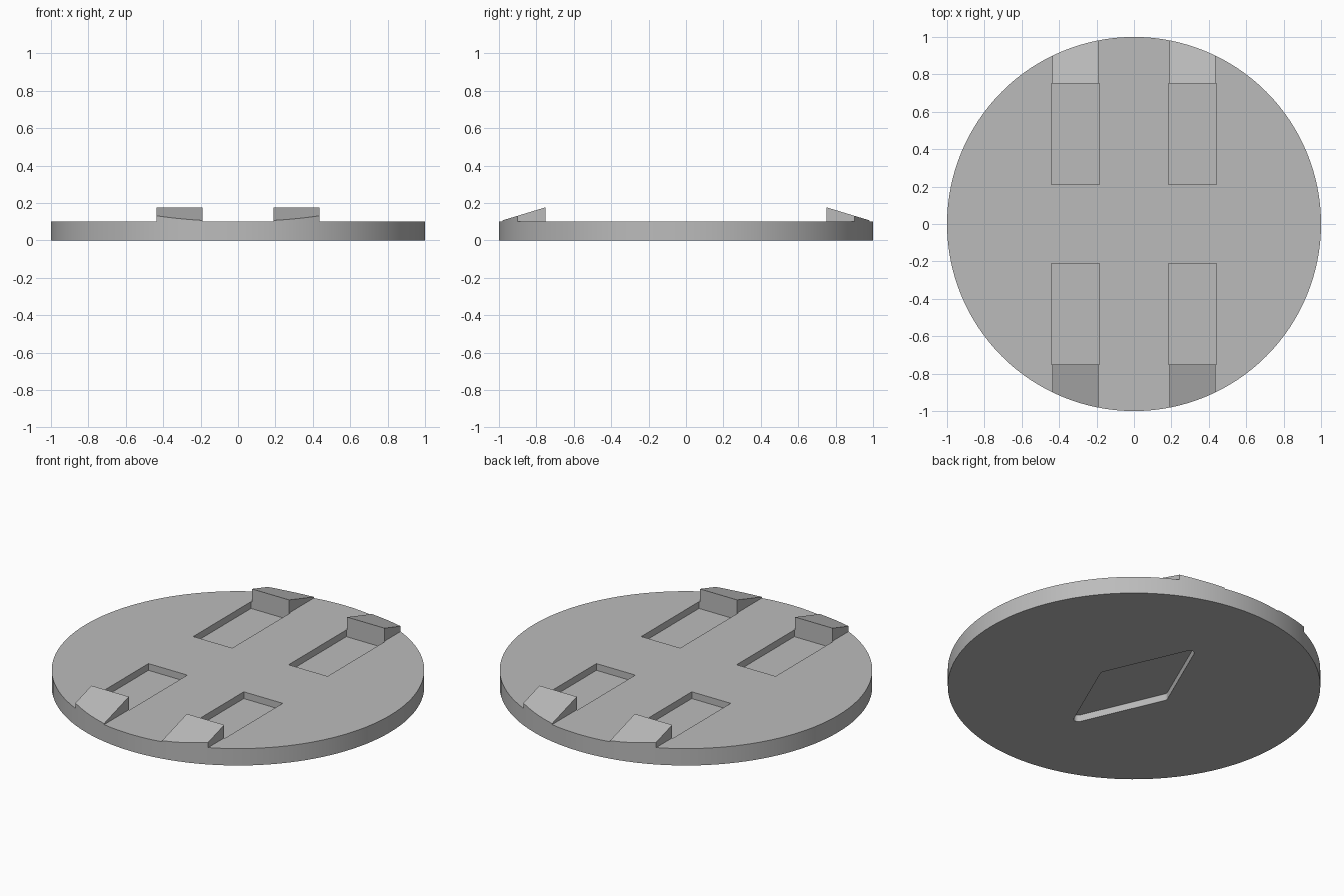
import bpy
import bmesh
from math import cos, sin, tau, atan2

old = bpy.data.objects.get("Cube")
if old:
    bpy.data.objects.remove(old, do_unlink=True)

THICK = 0.10      # plate thickness
DEPTH = 0.04      # depth of all recesses
SEGMENTS = 128

grey = bpy.data.materials.new("plain_grey")
grey.use_nodes = True
GREY = (0.5, 0.5, 0.5, 1)
grey.diffuse_color = GREY
grey.node_tree.nodes["Principled BSDF"].inputs["Base Color"].default_value = GREY


def prism(name, base, offset):
    """Extrude a closed outline of 3D points along an offset."""
    bm = bmesh.new()
    face = bm.faces.new([bm.verts.new(p) for p in base])
    new = bmesh.ops.extrude_face_region(bm, geom=[face])["geom"]
    bmesh.ops.translate(bm, vec=offset,
                        verts=[g for g in new if isinstance(g, bmesh.types.BMVert)])
    bmesh.ops.recalc_face_normals(bm, faces=bm.faces)
    mesh = bpy.data.meshes.new(name)
    bm.to_mesh(mesh)
    bm.free()
    mesh.materials.append(grey)
    obj = bpy.data.objects.new(name, mesh)
    bpy.context.collection.objects.link(obj)
    return obj


def activate(obj):
    bpy.ops.object.select_all(action="DESELECT")
    obj.select_set(True)
    bpy.context.view_layer.objects.active = obj


def boolean(obj, cutter, operation):
    """Apply a boolean and discard the cutter."""
    mod = obj.modifiers.new("cut", "BOOLEAN")
    mod.operation, mod.object, mod.solver = operation, cutter, "EXACT"
    activate(obj)
    bpy.ops.object.modifier_apply(modifier=mod.name)
    bpy.data.objects.remove(cutter, do_unlink=True)


def disc(name, z, height):
    ring = [(cos(tau * i / SEGMENTS), sin(tau * i / SEGMENTS), z)
            for i in range(SEGMENTS)]
    return prism(name, ring, (0, 0, height))


def rounded_diamond(half_x, half_y, radius, z, steps=8):
    """Diamond outline whose corners are arcs of the given radius."""
    normal = atan2(half_x, half_y)   # direction of the first edge normal
    right = tau / 4 - (tau / 4 - normal)
    turns = [-right, right, tau / 2 - right, tau / 2 + right, tau - right]
    centres = [(half_x, 0), (0, half_y), (-half_x, 0), (0, -half_y)]
    points = []
    for (cx, cy), a, b in zip(centres, turns, turns[1:]):
        for i in range(steps + 1):
            t = a + (b - a) * i / steps
            points.append((cx + radius * cos(t), cy + radius * sin(t), z))
    return points


# Round base plate
plate = disc("base_plate", 0, THICK)

# Diamond recess underneath
boolean(plate, prism("diamond_cutter", rounded_diamond(0.203, 0.465, 0.025, -0.1),
                     (0, 0, 0.1 + DEPTH)), "DIFFERENCE")

# Four rectangular pockets on top, each with a sloping ramp out to the rim
for sy, end in ((-1, "front"), (1, "back")):
    for sx, side in ((-1, "right"), (1, "left")):
        z = THICK - DEPTH
        pocket = [(sx * x, sy * y, z) for x, y in
                  ((0.185, 0.21), (0.44, 0.21), (0.44, 0.75), (0.185, 0.75))]
        boolean(plate, prism("pocket_cutter", pocket, (0, 0, 0.2)), "DIFFERENCE")

        profile = [(sx * 0.19, sy * y, h) for y, h in
                   ((0.75, THICK), (0.75, 0.177), (1.02, 0.095), (1.02, THICK - 0.01),
                    (0.76, THICK - 0.01), (0.76, THICK))]
        ramp = prism(f"{end}_{side}_ramp", profile, (sx * 0.245, 0, 0))
        boolean(ramp, disc("rim_cutter", THICK, 0.2), "INTERSECT")

# Smooth rim, crisp edges
for obj in [o for o in bpy.data.objects if o.type == "MESH" and grey.name in o.data.materials]:
    activate(obj)
    bpy.ops.object.shade_smooth_by_angle(angle=0.5)
